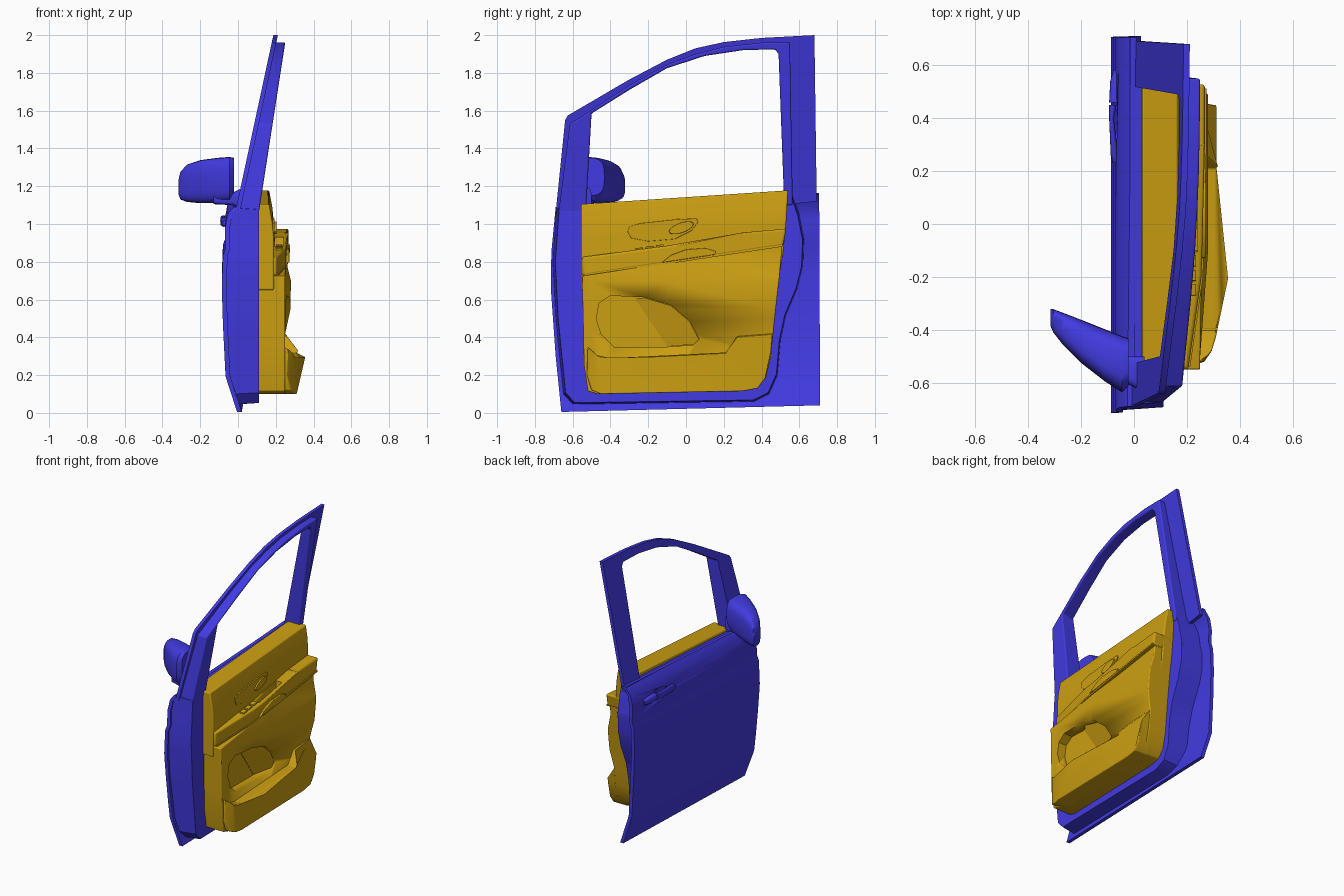
import bpy, bmesh, math
from mathutils import Vector

cube = bpy.data.objects.get("Cube")
if cube:
    bpy.data.objects.remove(cube, do_unlink=True)


def material(name, rgb):
    m = bpy.data.materials.new(name)
    m.use_nodes = True
    m.diffuse_color = (*rgb, 1)
    m.node_tree.nodes["Principled BSDF"].inputs["Base Color"].default_value = (*rgb, 1)
    return m


BLUE = material("blue paint", (0.055, 0.043, 0.76))
GOLD = material("gold trim", (0.6, 0.345, 0.006))


def ramp(points, t):
    """Piecewise linear interpolation."""
    if t <= points[0][0]:
        return points[0][1]
    for (a, u), (b, v) in zip(points, points[1:]):
        if t <= b:
            return u + (v - u) * (t - a) / (b - a)
    return points[-1][1]


def finish(name, bm, mat, bevel=0):
    bmesh.ops.recalc_face_normals(bm, faces=bm.faces)
    me = bpy.data.meshes.new(name)
    bm.to_mesh(me)
    bm.free()
    ob = bpy.data.objects.new(name, me)
    bpy.context.collection.objects.link(ob)
    me.materials.append(mat)
    bpy.ops.object.select_all(action='DESELECT')
    ob.select_set(True)
    bpy.context.view_layer.objects.active = ob
    bpy.ops.object.shade_smooth_by_angle(angle=math.radians(30))
    if bevel:
        mod = ob.modifiers.new("soft edges", 'BEVEL')
        mod.width, mod.segments = bevel, 3
        mod.limit_method, mod.angle_limit = 'ANGLE', math.radians(40)
    return ob


def slab(name, outline, inner, outer, mat, zcuts=(), ycuts=(), slope=0, taper=1, bevel=0):
    """Side outline (y, z) given thickness between two x functions of (y, z)."""
    bm = bmesh.new()
    caps = [[bm.verts.new((x, y, z)) for y, z in outline] for x in (0, 1)]
    for c in caps:
        bm.faces.new(c)
    n = len(outline)
    for i in range(n):
        j = (i + 1) % n
        bm.faces.new((caps[0][i], caps[0][j], caps[1][j], caps[1][i]))
    planes = [((0, 0, z), (0, -slope, 1)) for z in zcuts] + [((0, y, 0), (0, 1, 0)) for y in ycuts]
    for co, no in planes:
        bmesh.ops.bisect_plane(bm, geom=bm.verts[:] + bm.edges[:] + bm.faces[:],
                               plane_co=co, plane_no=Vector(no).normalized())
    mid_y = sum(p[0] for p in outline) / n
    mid_z = sum(p[1] for p in outline) / n
    for v in bm.verts:
        _, y, z = v.co
        if v.co.x < 0.5:
            v.co.x = inner(y, z)
        else:
            v.co = (outer(y, z), mid_y + (y - mid_y) * taper, mid_z + (z - mid_z) * taper)
    return finish(name, bm, mat, bevel)


def loft(name, axis, sections, mat, power=2.6, n=24):
    """Rounded sections (position, lo, hi, z lo, z hi) along x or y."""
    bm = bmesh.new()
    rings = []
    for p, a, b, c, d in sections:
        ring = []
        for k in range(n):
            t = math.tau * k / n
            u, w = (math.copysign(abs(f(t)) ** (2 / power), f(t)) for f in (math.cos, math.sin))
            s, z = (a + b) / 2 + u * (b - a) / 2, (c + d) / 2 + w * (d - c) / 2
            ring.append(bm.verts.new((p, s, z) if axis == 'x' else (s, p, z)))
        rings.append(ring)
    for r, q in zip(rings, rings[1:]):
        for k in range(n):
            bm.faces.new((r[k], r[k - 1], q[k - 1], q[k]))
    bm.faces.new(rings[0])
    bm.faces.new(rings[-1])
    return finish(name, bm, mat)


def cut(target, cutter):
    mod = target.modifiers.new("recess", 'BOOLEAN')
    mod.operation, mod.solver, mod.object = 'DIFFERENCE', 'EXACT', cutter
    cutter.hide_render = cutter.hide_viewport = True


def const(x):
    return lambda y, z: x


def oval(y, z, ry, rz, tilt=0, n=20):
    ring = [(math.cos(math.tau * k / n) * ry, math.sin(math.tau * k / n) * rz) for k in range(n)]
    return [(y + a, z + b + a * tilt) for a, b in ring]


# Outer skin with its shoulder crease and tucked sill
TILT = 0.04
SKIN = [(0, 0.005), (0.22, -0.066), (0.5, -0.08), (0.7, -0.086), (0.86, -0.08),
        (0.9, -0.066), (1.0, -0.07), (1.08, -0.055), (1.13, -0.015)]
SKIN_CUTS = [z for z, _ in SKIN]


def skin(y, z):
    return ramp(SKIN, z - TILT * y)


outer_skin = slab("outer_skin",
                  [(-0.66, 0.005), (0.71, 0.04), (0.705, 1.165), (-0.69, 1.09), (-0.713, 0.85),
                   (-0.715, 0.65), (-0.69, 0.3)],
                  skin, lambda y, z: skin(y, z) + 0.025, BLUE, SKIN_CUTS, slope=TILT)

# Inner pressing with the wavy rear edge
slab("inner_panel",
     [(-0.6, 0.045), (0.36, 0.06), (0.44, 0.1), (0.485, 0.2), (0.5, 0.38), (0.53, 0.52), (0.59, 0.66),
      (0.62, 0.78), (0.625, 0.92), (0.6, 1.05), (0.565, 1.155), (-0.685, 1.085), (-0.705, 0.8),
      (-0.69, 0.5), (-0.65, 0.1)],
     lambda y, z: skin(y, z) + 0.014, const(0.112), BLUE, SKIN_CUTS, slope=TILT, taper=0.985, bevel=0.012)


# Window frame: thin outer flange plus thicker inner section
def lean_out(y, z):
    return (z - 1.13) * 0.215


def lean_in(y, z):
    return 0.112 + (z - 1.07) * 0.155


opening = [(0.52, 1.1), (0.49, 1.9), (0.47, 1.925), (0.3, 1.92), (0.1, 1.89), (-0.1, 1.825),
           (-0.3, 1.71), (-0.5, 1.585), (-0.53, 1.06)]
flange = [(-0.69, 1.06), (-0.64, 1.55), (-0.625, 1.575), (-0.3, 1.765), (-0.1, 1.87), (0.05, 1.93),
          (0.2, 1.963), (0.4, 1.985), (0.68, 2.0), (0.692, 1.12)]
slab("window_frame_flange", flange + opening, lean_out,
     lambda y, z: lean_out(y, z) + 0.024, BLUE)
core = [(-0.675, 1.06), (-0.615, 1.53), (-0.3, 1.735), (-0.1, 1.845), (0.05, 1.9),
        (0.2, 1.938), (0.4, 1.96), (0.55, 1.962), (0.565, 1.1)]
slab("window_frame_core", core + opening, lambda y, z: lean_out(y, z) + 0.01, lean_in, BLUE, bevel=0.008)

# Wing mirror and its arm
loft("mirror_housing", 'x',
     [(-0.316, -0.385, -0.322, 1.16, 1.23), (-0.305, -0.41, -0.322, 1.13, 1.275),
      (-0.27, -0.455, -0.335, 1.117, 1.315), (-0.2, -0.525, -0.362, 1.11, 1.338),
      (-0.11, -0.595, -0.398, 1.11, 1.35), (-0.045, -0.636, -0.424, 1.12, 1.355),
      (-0.02, -0.61, -0.432, 1.15, 1.35)], BLUE, power=3.2)
loft("mirror_arm", 'x',
     [(-0.13, -0.57, -0.48, 1.105, 1.16), (-0.03, -0.6, -0.5, 1.1, 1.165),
      (0.04, -0.64, -0.5, 1.06, 1.2)], BLUE, power=4)

# Outside handle in a shallow cup
cup = loft("handle_cup_cutter", 'x',
           [(-0.12, 0.25, 0.56, 0.95, 1.07), (-0.057, 0.3, 0.51, 0.97, 1.05)], BLUE, power=2)
cut(outer_skin, cup)
loft("outer_handle", 'y',
     [(0.23, -0.08, -0.05, 0.99, 1.02), (0.26, -0.088, -0.06, 0.985, 1.035), (0.4, -0.094, -0.076, 0.99, 1.04),
      (0.45, -0.094, -0.066, 0.99, 1.045)], BLUE)
loft("handle_lock_cap", 'y',
     [(0.46, -0.094, -0.05, 0.99, 1.045), (0.54, -0.09, -0.05, 0.995, 1.045),
      (0.58, -0.078, -0.05, 1.0, 1.035)], BLUE)

# Upper trim with sill cap
TRIM = [(0.16, 0.11), (0.97, 0.185), (1.07, 0.18), (1.12, 0.165)]
slab("upper_trim",
     [(-0.555, 0.65), (0.49, 0.7), (0.515, 0.85), (0.53, 1.0), (0.54, 1.178), (-0.555, 1.105)],
     const(0.03), lambda y, z: ramp([(0.97, 0.19), (1.05, 0.182), (1.14, 0.165)], z - 0.07 * y),
     GOLD, [0.97, 1.05], slope=0.07, bevel=0.008)

# Lower trim, bulging towards the rear
BULGE = [(0.42, 0), (0.55, 0.028), (0.7, 0.03), (0.82, 0)]


def lower_face(y, z):
    return 0.25 + ramp(BULGE, z) * ramp([(-0.5, 0), (-0.1, 1)], y)


lower_trim = slab("lower_trim",
                  [(-0.52, 0.115), (-0.47, 0.1), (0.3, 0.12), (0.38, 0.135), (0.425, 0.19), (0.45, 0.3),
                   (0.47, 0.5), (0.495, 0.72), (0.51, 0.885), (-0.55, 0.725), (-0.54, 0.25)],
                  const(0.1), lower_face, GOLD, [z for z, _ in BULGE], [-0.5, -0.1], bevel=0.006)

# Speaker recess: deep at the front, stepping up to a shallow rear part
speaker = [(-0.475, 0.5), (-0.46, 0.58), (-0.4, 0.62), (-0.22, 0.612), (-0.08, 0.57), (0.02, 0.485),
           (0.07, 0.39), (0.04, 0.36), (-0.1, 0.35), (-0.38, 0.35), (-0.45, 0.42)]
cut(lower_trim, slab("speaker_cutter", speaker, const(0.19), const(0.4), GOLD))
slab("speaker_step",
     [(-0.27, 0.605), (-0.22, 0.61), (-0.08, 0.568), (0.02, 0.483), (0.068, 0.39), (0.04, 0.362), (-0.1, 0.352)],
     const(0.185), lambda y, z: ramp([(0, 0.192), (0.06, 0.235), (0.3, 0.245)],
                                     (y + 0.1 + (z - 0.352) * 0.68)), GOLD)

# Map pocket with a raised rear end
slab("map_pocket",
     [(-0.5, 0.12), (-0.45, 0.1), (0.3, 0.115), (0.38, 0.13), (0.42, 0.185), (0.445, 0.3), (0.46, 0.42),
      (0.27, 0.405), (0.21, 0.32), (-0.4, 0.29), (-0.47, 0.305), (-0.52, 0.35), (-0.525, 0.2)],
     const(0.2), lambda y, z: ramp([(0.33, 0.312), (0.42, 0.25)], z) - ramp([(-0.525, 0.055), (-0.48, 0.018), (-0.4, 0)], y),
     GOLD, [0.33], [-0.48, -0.4], bevel=0.005)

# Rising armrest with a grab cup
armrest = slab("armrest",
               [(-0.55, 0.725), (0.515, 0.885), (0.53, 0.975), (0.3, 0.955), (-0.1, 0.885), (-0.55, 0.825)],
               const(0.12), lambda y, z: ramp([(-0.55, 0.205), (-0.2, 0.255), (0.3, 0.268)], y),
               GOLD, ycuts=[-0.2, 0.3], bevel=0.012)
cut(armrest, slab("grab_cutter", [(-0.1, 0.84), (0.15, 0.87), (0.17, 1.05), (-0.12, 1.0)],
                  const(0.195), const(0.24), GOLD))
slab("grab_lip", [(-0.13, 0.795), (0.15, 0.837), (0.16, 0.855), (0.1, 0.872), (0.0, 0.865), (-0.08, 0.835)],
     const(0.25), const(0.272), GOLD, bevel=0.004)
slab("armrest_seam", [(-0.54, 0.722), (0.51, 0.88), (0.512, 0.892), (-0.54, 0.734)],
     const(0.2), lambda y, z: ramp([(-0.55, 0.211), (-0.2, 0.261), (0.3, 0.274)], y), GOLD, ycuts=[-0.2, 0.3])

# Window switches on the armrest
for k in range(3):
    y = -0.27 + k * 0.055
    z = 0.863 + k * 0.008
    slab("window_switch", [(y, z - 0.02), (y + 0.042, z - 0.014), (y + 0.042, z + 0.014), (y, z + 0.008)],
         const(0.2), const(0.235), GOLD, bevel=0.003)

# Inside release handle in its bezel
slab("release_bezel",
     [(-0.31, 0.96), (-0.29, 0.925), (-0.2, 0.908), (-0.06, 0.92), (0.03, 0.965), (0.065, 1.01), (0.055, 1.03),
      (-0.05, 1.025), (-0.24, 1.005), (-0.3, 0.985)],
     const(0.17), const(0.194), GOLD, bevel=0.002)
slab("release_lever", oval(-0.025, 0.98, 0.07, 0.03, 0.3), const(0.17), const(0.204), GOLD, taper=0.9)
